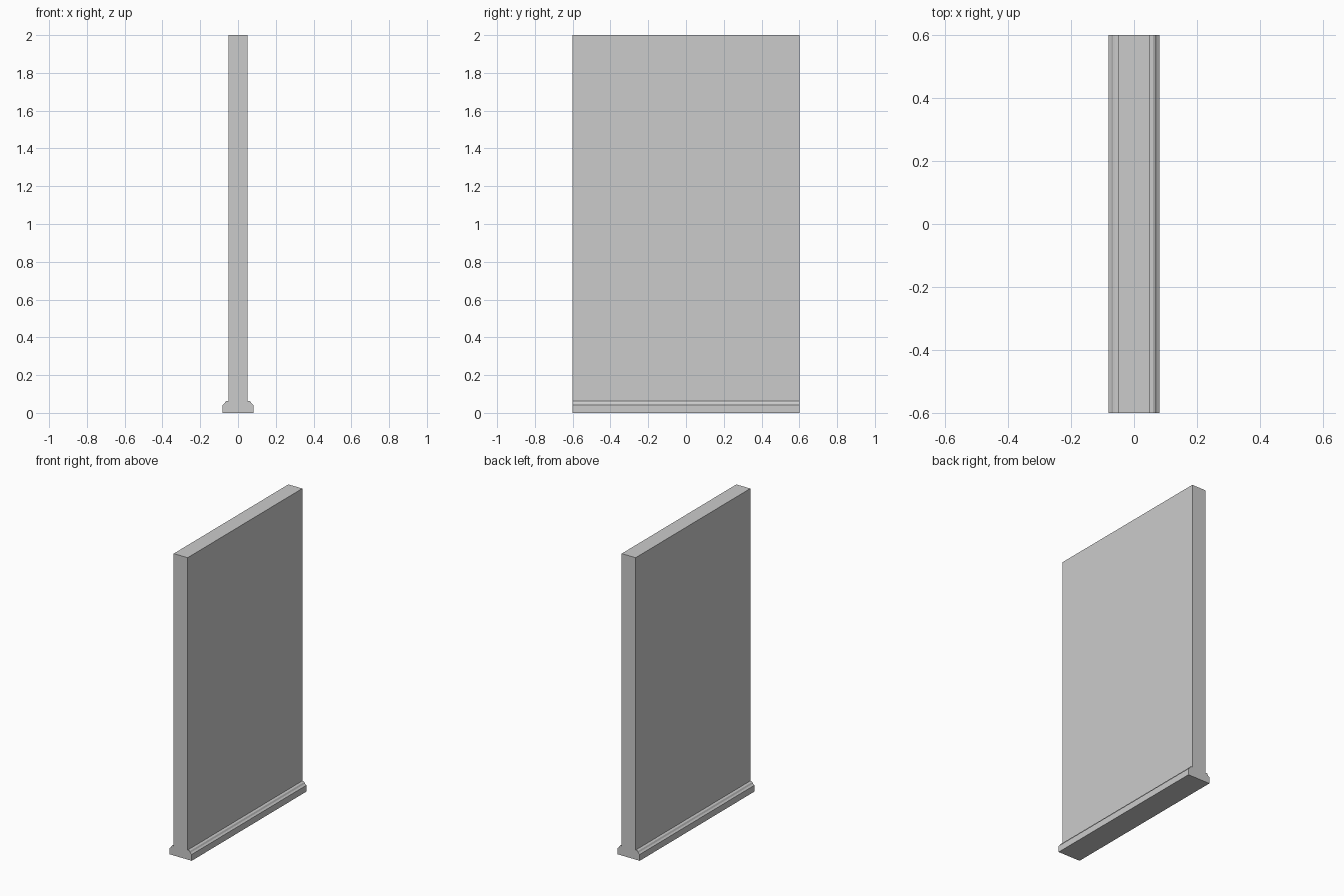
import bpy, bmesh

if "Cube" in bpy.data.objects:
    bpy.data.objects.remove(bpy.data.objects["Cube"])

# Half cross-section (x, z): skirting foot, stepped moulding, wall, top
half = [(0.081, 0), (0.081, 0.042), (0.071, 0.05), (0.066, 0.06),
        (0.061, 0.063), (0.051, 0.063), (0.051, 2.0)]
profile = half + [(-x, z) for x, z in reversed(half)]

# Wall panel with skirting on both sides, extruded along y
bm = bmesh.new()
face = bm.faces.new([bm.verts.new((x, -0.6, z)) for x, z in profile])
ext = bmesh.ops.extrude_face_region(bm, geom=[face])
verts = [g for g in ext["geom"] if isinstance(g, bmesh.types.BMVert)]
bmesh.ops.translate(bm, verts=verts, vec=(0, 1.2, 0))
bmesh.ops.recalc_face_normals(bm, faces=bm.faces)

mesh = bpy.data.meshes.new("wall_with_skirting")
bm.to_mesh(mesh)
bm.free()
bpy.context.collection.objects.link(bpy.data.objects.new("wall_with_skirting", mesh))
